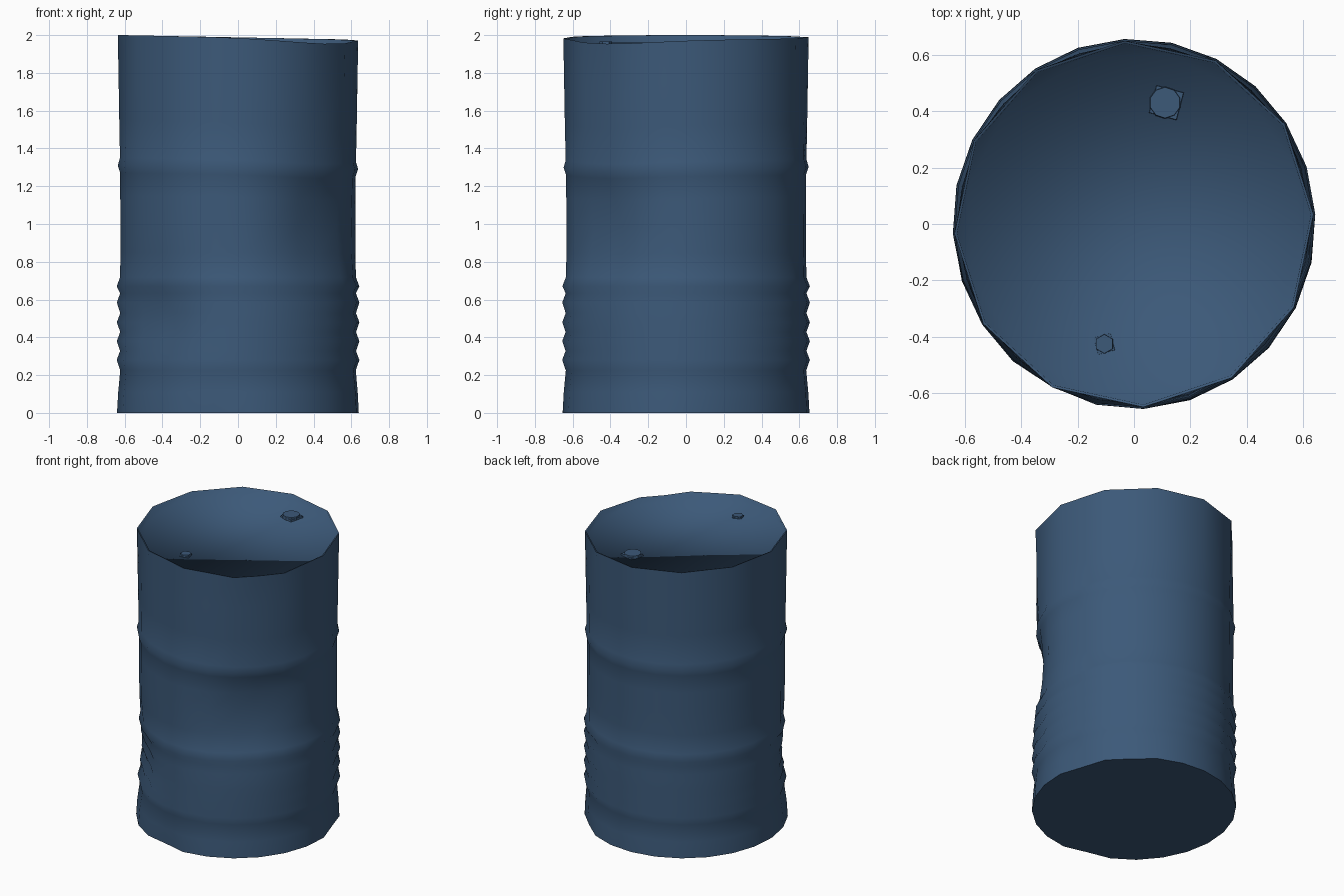
import bpy, bmesh
from math import sin, cos, radians, exp
from mathutils import Matrix

cube = bpy.data.objects.get("Cube")
if cube:
    bpy.data.objects.remove(cube)

blue = bpy.data.materials.new("drum_blue")
blue.use_nodes = True
colour = (0.045, 0.1, 0.19, 1)
blue.diffuse_color = colour
blue.node_tree.nodes["Principled BSDF"].inputs["Base Color"].default_value = colour

SIDES = 24
RX, RY = 0.632, 0.645

# Dents: angle, height, angular spread, height spread, depth
DENTS = [
    (-45, 1.0, 24, 0.30, 0.065),
    (-135, 0.5, 22, 0.20, 0.05),
    (-45, 1.72, 14, 0.16, 0.02),
    (-105, 0.0, 9, 0.12, 0.03),
    (17, 0.0, 8, 0.12, 0.025),
    (45, 0.0, 8, 0.12, 0.02),
]


def bell(value, width):
    return exp(-(value / width) ** 2)


def turn(a, b):
    return (a - b + 180) % 360 - 180


def shell_point(i, z, offset):
    """Point on the battered wall; the top tilts and becomes twelve-sided."""
    deg = 3 + 360 * i / SIDES
    a = radians(deg)
    upper = max(0, (z - 1.35) / 0.65)
    scale = 1 + offset
    if i % 2:
        scale *= 1 - upper * (1 - cos(radians(15)))
    scale -= sum(d * bell(turn(deg, da), wa) * bell(z - dz, wz)
                 for da, dz, wa, wz, d in DENTS) / RX
    drop = 0.012 * (1 + cos(a)) + 0.025 * bell(turn(deg, -42), 35)
    lean = min(1, max(0, (z - 0.7) / 0.9))
    return (RX * scale * cos(a), RY * scale * sin(a), z - drop * lean)


def finish(bm, name):
    mesh = bpy.data.meshes.new(name)
    bm.to_mesh(mesh)
    bm.free()
    mesh.materials.append(blue)
    obj = bpy.data.objects.new(name, mesh)
    bpy.context.collection.objects.link(obj)
    return obj


# Wall profile: height and radial offset, with zigzag ribs low down
profile = [(0, 0.015), (0.11, 0.005), (0.225, -0.012)]
for peak in (0.28, 0.38, 0.48, 0.585, 0.67):
    profile += [(peak, 0.018), (peak + 0.048, -0.01)]
profile += [(0.85, -0.014), (1.0, -0.014), (1.15, -0.012), (1.27, -0.012),
            (1.31, 0.008), (1.35, -0.01), (1.55, -0.004), (1.78, 0.002)]
rim_ring = len(profile)
profile += [(2.0, 0.008), (1.998, -0.006), (1.965, -0.014)]

bm = bmesh.new()
rings = [[bm.verts.new(shell_point(i, z, r)) for i in range(SIDES)]
         for z, r in profile]
for low, high in zip(rings, rings[1:]):
    for i in range(SIDES):
        j = (i + 1) % SIDES
        bm.faces.new((low[i], low[j], high[j], high[i]))

# Recessed lid and flat base
bm.faces.new(rings[-1])
bm.faces.new(rings[0][::-1])
for face in bm.faces:
    face.smooth = True
for ring in (rings[0], rings[rim_ring]):
    for i in range(SIDES):
        bm.edges.get((ring[i], ring[(i + 1) % SIDES])).smooth = False
finish(bm, "drum_body")


# Filler caps: a round plug over a square lug
def cap(name, x, y, z, radius, sides, lug_shift, lug_turn):
    bm = bmesh.new()
    bmesh.ops.create_cone(bm, cap_ends=True, segments=sides, radius1=radius,
                          radius2=radius * 0.94, depth=0.03,
                          matrix=Matrix.Translation((x, y, z)))
    lug = Matrix.Translation((x + lug_shift, y, z - 0.005))
    bmesh.ops.create_cone(bm, cap_ends=True, segments=4, radius1=radius * 1.25,
                          radius2=radius * 1.2, depth=0.02,
                          matrix=lug @ Matrix.Rotation(radians(lug_turn), 4, "Z"))
    finish(bm, name)


cap("large_cap", 0.11, 0.43, 1.955, 0.058, 10, 0.005, 30)
cap("small_cap", -0.105, -0.425, 1.95, 0.036, 6, 0, 60)
